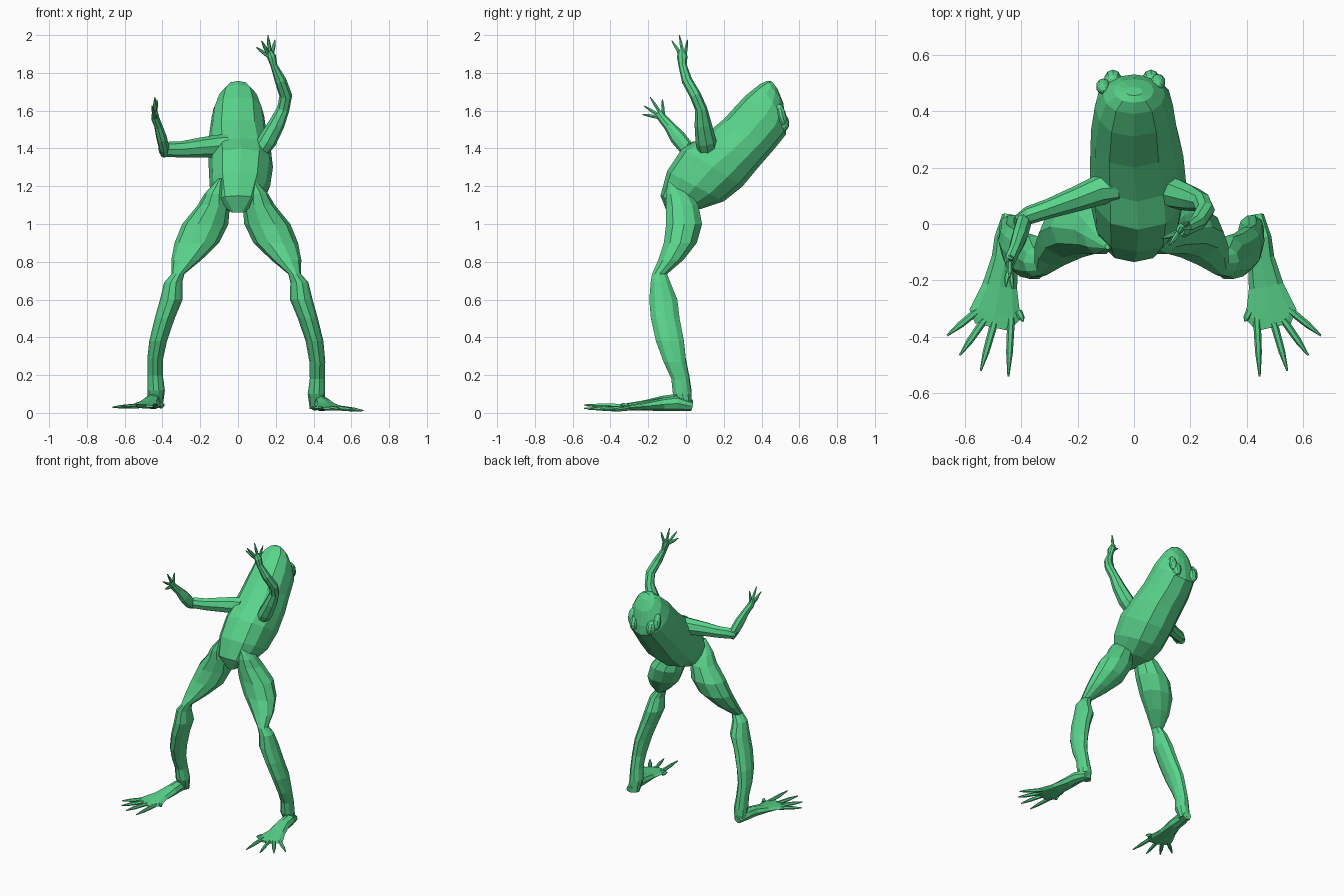
import bpy, bmesh
from math import cos, sin, pi
from mathutils import Vector as V

skin = bpy.data.materials.new("green_skin")
skin.diffuse_color = (0.10, 0.66, 0.26, 1)


def loft(name, rings):
    """Skin a list of point rings into one closed, flat-shaded mesh."""
    bm = bmesh.new()
    vs = [[bm.verts.new(p) for p in r] for r in rings]
    n = len(rings[0])
    for a, b in zip(vs, vs[1:]):
        for i in range(n):
            j = (i + 1) % n
            bm.faces.new((a[i], a[j], b[j], b[i]))
    bm.faces.new(vs[0][::-1])
    bm.faces.new(vs[-1])
    bmesh.ops.recalc_face_normals(bm, faces=bm.faces)
    me = bpy.data.meshes.new(name)
    bm.to_mesh(me)
    bm.free()
    me.materials.append(skin)
    ob = bpy.data.objects.new(name, me)
    bpy.context.collection.objects.link(ob)
    return ob


def ellipse(c, u, v, n):
    return [V(c) + u * cos(2 * pi * i / n) + v * sin(2 * pi * i / n) for i in range(n)]


def limb(name, path, n=8, flat=False):
    """path rows: x, y, z, radius, radius. flat keeps every ring horizontal."""
    pts = [V(p[:3]) for p in path]
    whole = (pts[-1] - pts[0]).normalized()
    ref = V((0, 1, 0)) if abs(whole.x) > 0.8 else V((1, 0, 0))
    rings = []
    for i, p in enumerate(path):
        if flat:
            t = V((0, 0, 1))
        else:
            t = (pts[min(i + 1, len(pts) - 1)] - pts[max(i - 1, 0)]).normalized()
        u = (ref - t * ref.dot(t)).normalized()
        rings.append(ellipse(pts[i], u * p[3], t.cross(u) * p[4], n))
    return loft(name, rings)


def digit(name, base, tip, r):
    b, t = V(base), V(tip)
    m = b.lerp(t, 0.6)
    return limb(name, [(*b, r, r), (*m, r * .85, r * .8), (*t, r * .25, r * .25)], 6)


def ball(name, loc, scale):
    bpy.ops.mesh.primitive_uv_sphere_add(segments=10, ring_count=7, location=loc)
    ob = bpy.context.object
    ob.name = name
    ob.scale = scale
    ob.rotation_euler = (0.25, 0, 0)
    ob.data.materials.append(skin)


# Torso and head: belly point, back point, half width, x centre
sections = [
    ((-.10, 1.06), (-.04, 1.07), .04, 0),
    ((-.135, 1.15), (.08, 1.08), .12, 0),
    ((-.10, 1.28), (.20, 1.12), .16, .01),
    ((-.02, 1.40), (.30, 1.20), .17, .015),
    ((.08, 1.455), (.40, 1.32), .165, .01),
    ((.20, 1.555), (.47, 1.40), .152, 0),
    ((.31, 1.675), (.53, 1.475), .138, 0),
    ((.39, 1.74), (.53, 1.54), .11, 0),
    ((.43, 1.758), (.515, 1.64), .07, 0),
    ((.455, 1.755), (.485, 1.715), .03, 0),
]
rings = []
for (by, bz), (dy, dz), w, cx in sections:
    b, d = V((cx, by, bz)), V((cx, dy, dz))
    ring = []
    for i in range(12):
        a = 2 * pi * i / 12
        c, s = cos(a), sin(a)
        k = abs(s) ** 0.8 * (1 if s > 0 else -1)
        ring.append((b + d) / 2 + (d - b) / 2 * c + V((w * k, 0, 0)))
    rings.append(ring)
loft("torso_and_head", rings)

# Eyes and brow bumps on the back of the head
for side, x, y in (("left", -.108, .487), ("right", .085, .503)):
    ball(side + "_eye", (x, y, 1.58), (.027, .026, .058))
for side, x in (("left", -.075), ("right", .06)):
    ball(side + "_brow", (x, .51, 1.54), (.032, .036, .05))

# Legs: thigh, knee, calf and ankle in one run
leg = [
    (.075, -.08, 1.24, .01, .01), (.10, -.04, 1.16, .06, .07),
    (.11, -.02, 1.10, .085, .09), (.155, -.01, 1.0, .122, .10),
    (.20, -.03, .90, .118, .092), (.255, -.08, .81, .08, .07),
    (.30, -.14, .735, .034, .042), (.325, -.135, .69, .048, .055),
    (.335, -.12, .60, .06, .078), (.37, -.11, .50, .053, .08),
    (.405, -.085, .38, .047, .078), (.42, -.06, .27, .042, .062),
    (.42, -.03, .18, .04, .05), (.415, -.02, .10, .046, .052),
    (.42, 0, .02, .04, .03),
]
# Webbed foot and its toes
foot = [
    (.43, .03, .035, .03, .025), (.445, -.05, .05, .042, .04),
    (.45, -.12, .045, .047, .035), (.468, -.22, .034, .062, .022),
    (.485, -.32, .026, .092, .013), (.495, -.365, .024, .062, .008),
]
toes = [((.545, -.30), (.662, -.395)), ((.53, -.34), (.617, -.465)),
        ((.495, -.35), (.543, -.52)), ((.435, -.33), (.445, -.54)),
        ((.41, -.31), (.392, -.345))]
for side, s, shift, lift in (("right", 1, 0, 0), ("left", -1, -.018, .018)):
    limb(side + "_leg", [(s * x + shift, y, z + (lift if z < .3 else 0), a, b)
                         for x, y, z, a, b in leg], 10, True)
    limb(side + "_foot", [(s * x + shift * .4, y, z + lift * .6, a, b)
                          for x, y, z, a, b in foot], 8)
    for i, (b, t) in enumerate(toes):
        digit(f"{side}_toe_{i + 1}", (s * b[0], b[1], .025 + lift * .6),
              (s * t[0], t[1], .012 + .004 * i + lift), .014)

# Raised right arm
limb("right_arm", [
    (.10, .12, 1.36, .04, .05), (.155, .105, 1.44, .05, .055),
    (.205, .09, 1.53, .043, .045), (.24, .08, 1.61, .033, .032),
    (.253, .05, 1.68, .034, .03), (.225, .005, 1.76, .031, .028),
    (.19, -.018, 1.84, .018, .022), (.178, -.02, 1.885, .024, .028),
    (.165, -.02, 1.915, .016, .022)])
for i, t in enumerate([(.098, -.05, 1.935), (.125, -.075, 1.97),
                       (.158, -.035, 2.0), (.197, .008, 1.975)]):
    digit(f"right_finger_{i + 1}", (.165 + .006 * (i - 1), -.03 + .008 * i, 1.89), t, .011)

# Sideways left arm with bent elbow
limb("left_upper_arm", [
    (-.05, .13, 1.42, .05, .055), (-.11, .125, 1.412, .055, .06),
    (-.20, .09, 1.405, .045, .052), (-.30, .055, 1.395, .035, .043),
    (-.375, .03, 1.395, .032, .04), (-.415, .015, 1.39, .016, .02)])
limb("left_forearm", [
    (-.39, .035, 1.365, .02, .02), (-.392, .0, 1.405, .028, .04),
    (-.405, -.045, 1.46, .028, .042), (-.422, -.09, 1.52, .022, .028),
    (-.438, -.125, 1.56, .022, .024), (-.44, -.145, 1.59, .016, .024)])
for i, t in enumerate([(-.43, -.23, 1.58), (-.455, -.222, 1.625),
                       (-.44, -.19, 1.672), (-.428, -.125, 1.66)]):
    digit(f"left_finger_{i + 1}", (-.44, -.145 + .008 * i, 1.565 + .006 * i), t, .011)
